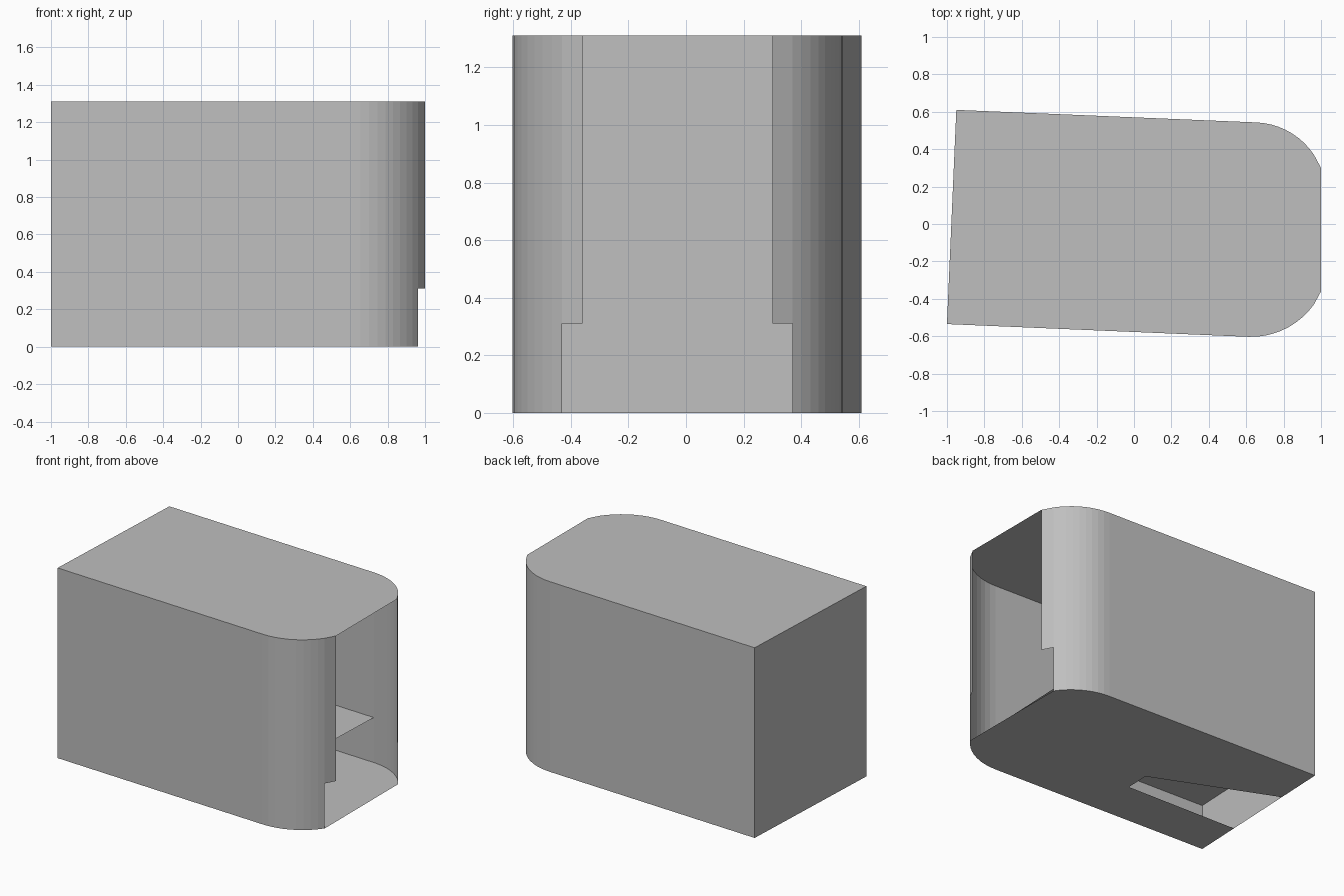
import bpy, bmesh, math
from mathutils import Vector

cube = bpy.data.objects.get("Cube")
if cube:
    bpy.data.objects.remove(cube)

HEIGHT, SHELF = 1.31, 0.31

grey = bpy.data.materials.new("plain_grey")
grey.use_nodes = True
colour = (0.52, 0.52, 0.52, 1)
grey.diffuse_color = colour
grey.node_tree.nodes["Principled BSDF"].inputs["Base Color"].default_value = colour


def arc(start, end, tangent, steps=9):
    """Circular arc leaving start along tangent and reaching end."""
    start, end, t = Vector(start), Vector(end), Vector(tangent).normalized()
    chord = end - start
    n = Vector((-t.y, t.x))
    if chord.dot(n) < 0:
        n = -n
    half = math.atan2(chord.dot(n), chord.dot(t))
    r = chord.length / (2 * math.sin(half))
    angles = [2 * half * i / steps for i in range(steps + 1)]
    return [start + t * r * math.sin(a) + n * r * (1 - math.cos(a)) for a in angles]


def slot(u, w):
    """Point at u along the slightly turned centre line, w to its left."""
    return Vector((u + 0.042 * w, -0.002 - 0.036 * u + w))


def finish(name, bm):
    mesh = bpy.data.meshes.new(name)
    bm.to_mesh(mesh)
    bm.free()
    mesh.materials.append(grey)
    obj = bpy.data.objects.new(name, mesh)
    bpy.context.collection.objects.link(obj)
    return obj


def plate(name, outline, z):
    bm = bmesh.new()
    bm.faces.new([bm.verts.new((p[0], p[1], z)) for p in outline])
    bmesh.ops.triangulate(bm, faces=bm.faces[:])
    return finish(name, bm)


def wall(name, path, z0, z1):
    bm = bmesh.new()
    low = [bm.verts.new((p[0], p[1], z0)) for p in path]
    high = [bm.verts.new((p[0], p[1], z1)) for p in path]
    for i in range(len(path) - 1):
        bm.faces.new((low[i], low[i + 1], high[i + 1], high[i]))
    return finish(name, bm)


# Plan: two straight sides, rounded cheeks, pointed tips and a V notch
end_front, end_back = Vector((-1.0, -0.535)), Vector((-0.95, 0.61))
along = (1, -0.04)
cheek_front = arc((0.61, -0.603), (0.962, -0.43), along)
cheek_back = arc((0.655, 0.543), (0.962, 0.37), along)[::-1]
tip_front, tip_back = Vector((1.0, -0.36)), Vector((1.0, 0.30))

# Outer walls, run front side to end to back side
wall("outer_wall", cheek_back + [end_back, end_front] + cheek_front, 0, HEIGHT)
wall("front_tip", [cheek_front[-1], tip_front], SHELF, HEIGHT)
wall("back_tip", [tip_back, cheek_back[0]], SHELF, HEIGHT)

# Notched top
plate("top_plate", [end_front] + cheek_front + [tip_front, (0.745, -0.03), tip_back]
      + cheek_back + [end_back], HEIGHT)

# Inner shelf, stopping where the cheeks begin
plate("inner_shelf", [end_front, cheek_front[0], cheek_back[-1], end_back], SHELF)

# Floor with a notch and a stepped slot open to the end wall
wide, narrow, step, tip = 0.243, 0.077, -0.15, 0.62
right_half = [slot(tip, -narrow), slot(step, -narrow), slot(step, -wide),
              end_front.lerp(end_back, 0.28)]
left_half = [end_front.lerp(end_back, 0.705), slot(step, wide),
             slot(step, narrow), slot(tip, narrow)]
plate("floor_plate", right_half + [end_front] + cheek_front + [(0.65, -0.03)]
      + cheek_back + [end_back] + left_half, 0)
